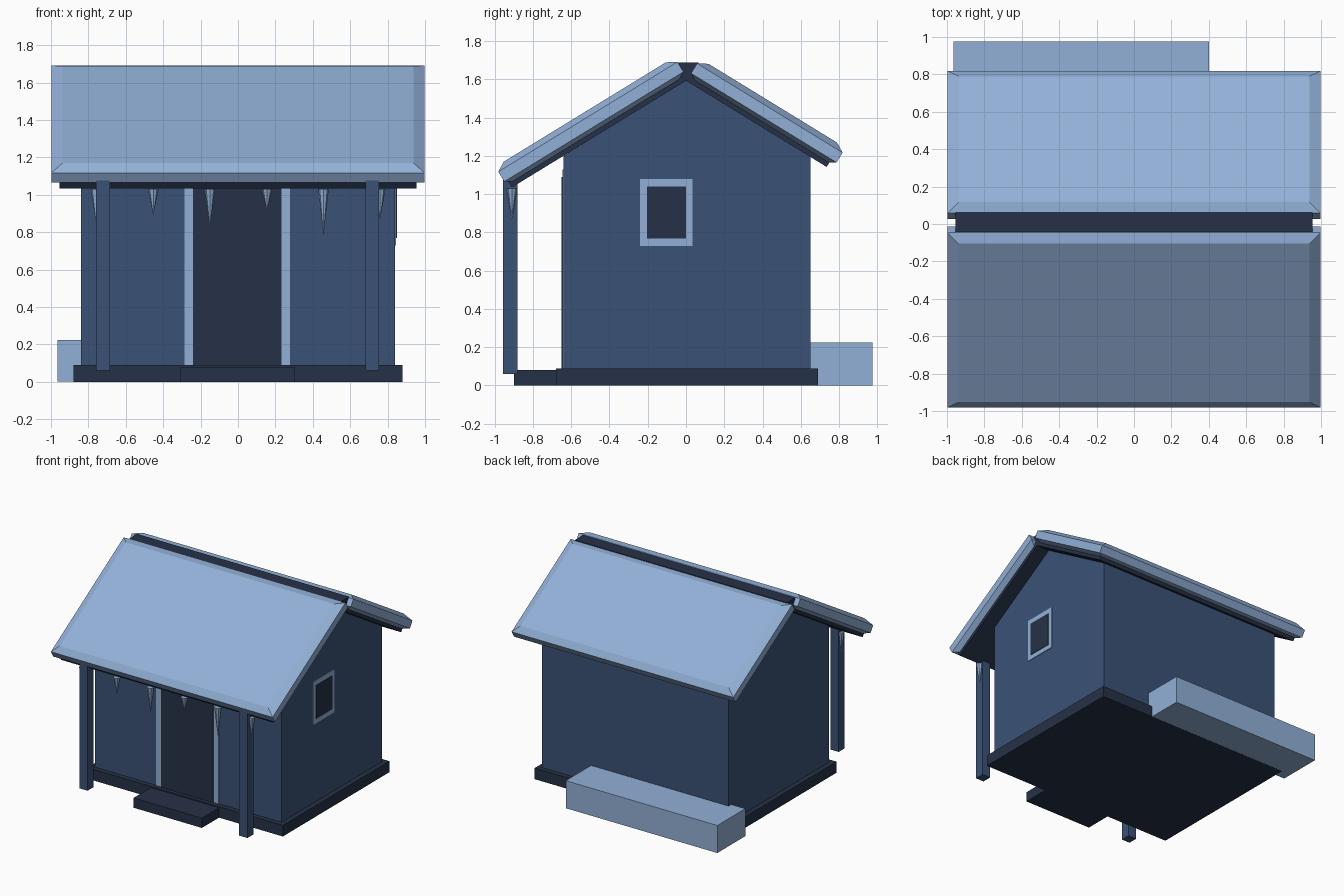
import bpy, bmesh, math

if "Cube" in bpy.data.objects:
    bpy.data.objects.remove(bpy.data.objects["Cube"])


def material(name, rgb):
    m = bpy.data.materials.new(name)
    lin = [((c / 255 + 0.055) / 1.055) ** 2.4 for c in rgb]
    m.diffuse_color = (*lin, 1)
    m.use_nodes = True
    m.node_tree.nodes["Principled BSDF"].inputs["Base Color"].default_value = m.diffuse_color
    return m


SNOW = material("snow_blue", (146, 176, 215))
WALL = material("wall_blue", (58, 82, 118))
DARK = material("dark_timber", (38, 49, 71))


def finish(name, bm, mat):
    bmesh.ops.recalc_face_normals(bm, faces=bm.faces)
    me = bpy.data.meshes.new(name)
    bm.to_mesh(me)
    bm.free()
    me.materials.append(mat)
    ob = bpy.data.objects.new(name, me)
    bpy.context.collection.objects.link(ob)
    return ob


def loft(name, rings, mat):
    """Closed solid through a series of equal-length point rings."""
    bm = bmesh.new()
    vs = [[bm.verts.new(p) for p in r] for r in rings]
    n = len(vs[0])
    for a, b in zip(vs, vs[1:]):
        for i in range(n):
            j = (i + 1) % n
            bm.faces.new((a[i], a[j], b[j], b[i]))
    bm.faces.new(vs[0])
    bm.faces.new(vs[-1])
    return finish(name, bm, mat)


def box(name, x, y, z, mat):
    ring = lambda h: [(x[0], y[0], h), (x[1], y[0], h), (x[1], y[1], h), (x[0], y[1], h)]
    return loft(name, [ring(z[0]), ring(z[1])], mat)


def extrude_x(name, profile, half, mat):
    return loft(name, [[(s * half, y, z) for y, z in profile] for s in (-1, 1)], mat)


# Roof slope coordinates: u runs up the slope, n is the height square to it
ANGLE = math.radians(31.5)
C, S = math.cos(ANGLE), math.sin(ANGLE)


def slope(u, n, side):
    """side -1 is the front slope, +1 the back slope; returns (y, z)."""
    return (-side * (u * C - n * S), u * S + n * C)


# Foundation, step and gabled body
box("foundation", (-0.88, 0.88), (-0.68, 0.69), (0, 0.09), DARK)
box("step", (-0.31, 0.305), (-0.90, -0.66), (0, 0.08), DARK)
extrude_x("house_body", [(-0.64, 0.09), (0.65, 0.09), (0.65, 1.195), (0, 1.595), (-0.64, 1.20)],
          0.84, WALL)

# Roof boards as one chevron profile, with a ridge beam
LOW, HIGH = 1.358, 1.41
extrude_x("roof", [slope(-0.235, LOW, -1), (0, LOW / C), slope(-0.03, LOW, 1),
                   slope(-0.03, HIGH, 1), (0, HIGH / C), slope(-0.235, HIGH, -1)], 0.955, DARK)
box("ridge_beam", (-0.955, 0.955), (-0.055, 0.065), (1.61, 1.688), DARK)


# Chamfered snow blankets on both slopes
def snow_blanket(name, u0, u1, side):
    rings = []
    for n, dx, du in ((1.375, 0.06, 0.052), (1.405, 0, 0), (1.465, 0, 0), (1.495, 0.06, 0.052)):
        x = 0.998 - dx
        rings.append([(px, *slope(pu, n, side)) for px, pu in
                      ((-x, u0 + du), (x, u0 + du), (x, u1 - du), (-x, u1 - du))])
    loft(name, rings, SNOW)


snow_blanket("front_roof_snow", -0.253, 0.845, -1)
snow_blanket("back_roof_snow", -0.062, 0.83, 1)

# Snow bank behind the house
box("snow_bank", (-0.965, 0.40), (0.615, 0.975), (0.001, 0.225), SNOW)

# Porch posts
for label, x in (("left", -0.722), ("right", 0.718)):
    box(label + "_porch_post", (x - 0.037, x + 0.037), (-0.957, -0.88), (0.06, 1.08), WALL)

# Door and its surround
box("door_frame", (-0.285, 0.277), (-0.645, -0.63), (0.09, 1.13), SNOW)
box("door", (-0.24, 0.232), (-0.650, -0.63), (0.09, 1.09), DARK)

# Side window
box("window_frame", (0.83, 0.845), (-0.24, 0.035), (0.73, 1.08), SNOW)
box("window_pane", (0.83, 0.849), (-0.205, 0.0), (0.768, 1.04), DARK)

# Icicles along the front eave
for i, (x, tip) in enumerate([(-0.76, 0.86), (-0.453, 0.89), (-0.15, 0.82),
                              (0.155, 0.91), (0.457, 0.78), (0.76, 0.87)]):
    bm = bmesh.new()
    bmesh.ops.create_cone(bm, cap_ends=True, segments=8, radius1=0.0, radius2=0.028,
                          depth=1.03 - tip)
    bmesh.ops.remove_doubles(bm, verts=bm.verts, dist=1e-5)
    bmesh.ops.translate(bm, verts=bm.verts, vec=(x, -0.91, (1.03 + tip) / 2))
    finish(f"icicle_{i + 1}", bm, SNOW)
